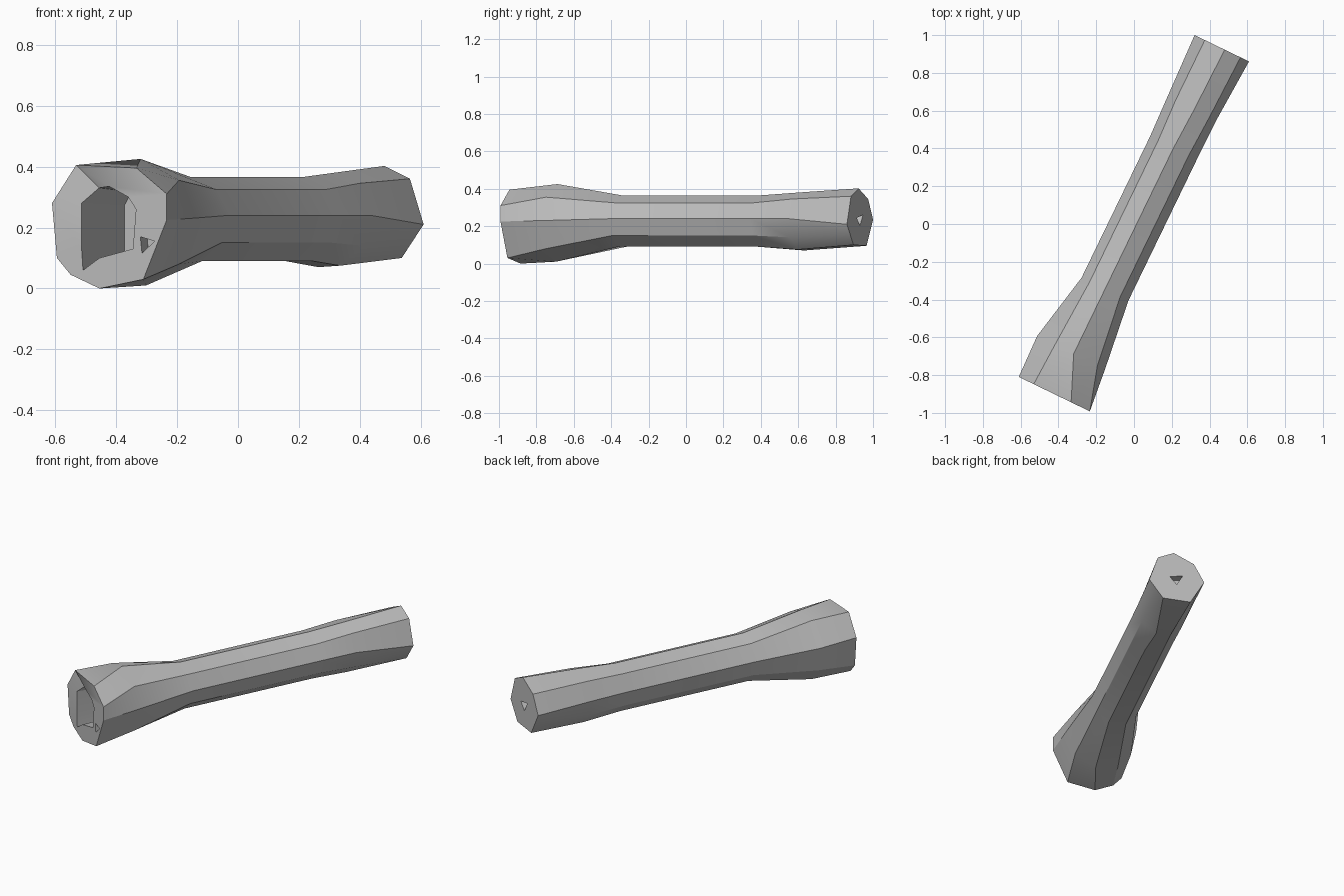
import bpy
import bmesh
from mathutils import Vector

# Remove only the default cube
default_cube = bpy.data.objects.get("Cube")
if default_cube:
    bpy.data.objects.remove(default_cube, do_unlink=True)

# Local frame: "across" is horizontal over the tool, "along" follows its axis
across = Vector((0.9, -0.4365, 0))
along = Vector((0.4365, 0.9, 0))
middle = Vector((0.021, 0.015, 0))
half = 1.017

grey = bpy.data.materials.new("plain grey")
grey.use_nodes = True
colour = (0.5, 0.5, 0.5, 1)
grey.diffuse_color = colour
grey.node_tree.nodes["Principled BSDF"].inputs["Base Color"].default_value = colour


def place(u, z, t):
    """Turn an across, height, along position into a world point."""
    point = middle + across * u + along * t
    point.z = z
    return point


def add_ring(bm, profile, t):
    return [bm.verts.new(place(u, z, t)) for u, z in profile]


def bridge(bm, first, second):
    count = len(first)
    for i in range(count):
        j = (i + 1) % count
        bm.faces.new((first[i], first[j], second[j], second[i]))


def finish(bm, name):
    bmesh.ops.recalc_face_normals(bm, faces=bm.faces)
    mesh = bpy.data.meshes.new(name)
    bm.to_mesh(mesh)
    bm.free()
    mesh.materials.append(grey)
    obj = bpy.data.objects.new(name, mesh)
    bpy.context.collection.objects.link(obj)
    return obj


# Cross-sections, running clockwise from the upper left
mouth = [(-.12, .405), (.1, .395), (.21, .31), (.21, .225), (.125, .03),
         (-.035, 0), (-.14, .045), (-.19, .1), (-.208, .28)]
bulge = [(-.11, .4), (0, .425), (.14, .355), (.185, .23), (.14, .08),
         (.02, .01), (-.11, .035), (-.185, .12), (-.215, .27)]
grip = [(-.09, .335), (0, .365), (.09, .325), (.138, .24), (.11, .15),
        (.04, .09), (-.06, .09), (-.12, .15), (-.138, .24)]
flare = [(-.1, .345), (.01, .38), (.1, .345), (.14, .24), (.115, .14),
         (.03, .075), (-.05, .07), (-.12, .14), (-.147, .24)]
tail = [(-.1, .345), (.017, .402), (.11, .36), (.16, .21), (.12, .155),
        (.08, .1), (-.08, .095), (-.12, .165), (-.16, .235)]
bore = [(-.07, .33), (0, .335), (.07, .3), (.098, .26), (.087, .13),
        (-.035, .1), (-.095, .06), (-.1, .13), (-.1, .28)]
floor = [(u * 0.9, z * 0.9 + 0.02) for u, z in bore]

# Hollow handle body: cavity floor, bore, rim, then the outer skin to the tail
bm = bmesh.new()
rings = [add_ring(bm, floor, -half + 0.3), add_ring(bm, bore, -half)]
# The rim is notched at its upper left corner
rings[1][0].co += along * 0.07
for profile, t in ((mouth, -half), (bulge, -0.78), (grip, -0.4),
                   (grip, 0.43), (flare, 0.66), (tail, half)):
    rings.append(add_ring(bm, profile, t))
for first, second in zip(rings, rings[1:]):
    bridge(bm, first, second)
bm.faces.new(rings[0])
bm.faces.new(rings[-1])
body = finish(bm, "hollow_handle")


def cut_pocket(profile, t, name):
    """Sink a small triangular pocket into an end face."""
    bm = bmesh.new()
    ends = [add_ring(bm, profile, t + side * 0.05) for side in (-1, 1)]
    bridge(bm, *ends)
    for ring in ends:
        bm.faces.new(ring)
    cutter = finish(bm, name)
    cutter.hide_render = True
    pocket = body.modifiers.new(name, "BOOLEAN")
    pocket.operation = "DIFFERENCE"
    pocket.solver = "EXACT"
    pocket.object = cutter
    bpy.ops.object.select_all(action="DESELECT")
    bpy.context.view_layer.objects.active = body
    body.select_set(True)
    bpy.ops.object.modifier_apply(modifier=name)
    bpy.data.objects.remove(cutter, do_unlink=True)


# Triangular pockets in the rim and in the tail
cut_pocket([(.114, .17), (.165, .155), (.12, .115)], -half, "rim_pocket")
cut_pocket([(.04, .245), (-.035, .26), (0, .2)], half, "tail_pocket")

# Soft shading along the body, crisp at the ends
bpy.ops.object.shade_smooth_by_angle(angle=0.5)
